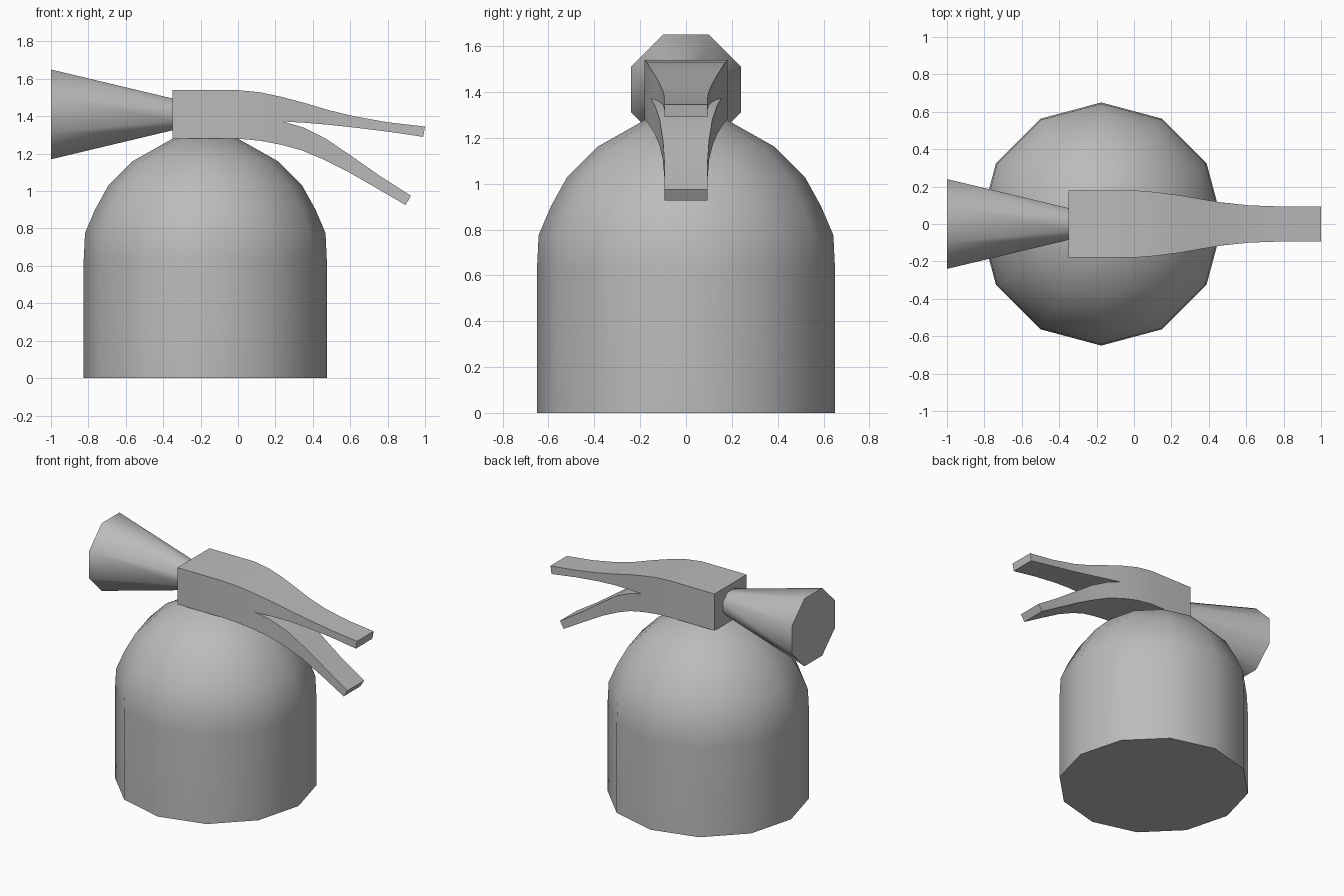
import bpy, bmesh
from math import pi, sin, cos, radians

cube = bpy.data.objects.get("Cube")
if cube:
    bpy.data.objects.remove(cube, do_unlink=True)

GREY = (0.5, 0.5, 0.5, 1)
grey = bpy.data.materials.new("plain_grey")
grey.use_nodes = True
grey.diffuse_color = GREY
grey.node_tree.nodes["Principled BSDF"].inputs["Base Color"].default_value = GREY


def finish(bm, name, angle):
    """Turn a bmesh into a smooth-shaded object with sharp corners kept."""
    bmesh.ops.recalc_face_normals(bm, faces=bm.faces[:])
    mesh = bpy.data.meshes.new(name)
    bm.to_mesh(mesh)
    bm.free()
    mesh.materials.append(grey)
    obj = bpy.data.objects.new(name, mesh)
    bpy.context.collection.objects.link(obj)
    bpy.ops.object.select_all(action="DESELECT")
    obj.select_set(True)
    bpy.context.view_layer.objects.active = obj
    bpy.ops.object.shade_smooth_by_angle(angle=radians(angle))
    return obj


def lathe(name, profile, sides, offset, angle):
    """Stack of rings (radius, height) around z, capped at both ends."""
    bm = bmesh.new()
    turns = [2 * pi * (i + offset) / sides for i in range(sides)]
    rings = [[bm.verts.new((r * cos(a), r * sin(a), z)) for a in turns]
             for r, z in profile]
    for low, high in zip(rings, rings[1:]):
        for i in range(sides):
            j = (i + 1) % sides
            bm.faces.new((low[i], low[j], high[j], high[i]))
    bm.faces.new(rings[0])
    bm.faces.new(rings[-1])
    return finish(bm, name, angle)


# Domed tank
tank = lathe("tank", [(0.65, 0), (0.65, 0.63), (0.643, 0.775), (0.59, 0.9),
                      (0.518, 1.03), (0.388, 1.16), (0.17, 1.283)], 12, 0, 40)
tank.location.x = -0.175

# Octagonal horn, lying along -x with a flat on top
flat = 1 / cos(pi / 8)
horn = lathe("horn", [(0.085 * flat, 0.35), (0.24 * flat, 1.0)], 8, 0.5, 60)
horn.rotation_euler.y = -pi / 2
horn.location.z = 1.41

# Half width of the handle along x
WIDTHS = [(-0.35, 0.18), (0, 0.18), (0.15, 0.168), (0.3, 0.145),
          (0.43, 0.12), (0.57, 0.102), (0.75, 0.093), (1, 0.093)]


def half_width(x):
    for (x0, w0), (x1, w1) in zip(WIDTHS, WIDTHS[1:]):
        if x <= x1:
            return w0 + (w1 - w0) * (x - x0) / (x1 - x0)
    return WIDTHS[-1][1]


# Handle block that forks into a grip and a lever; outer and inner edges as (x, z)
SHARED = [(-0.35, 1.4), (0, 1.4), (0.12, 1.385), (0.24, 1.372)]
GRIP_OUT = [(-0.35, 1.54), (0, 1.54), (0.12, 1.528), (0.24, 1.502), (0.36, 1.47),
            (0.48, 1.434), (0.62, 1.4), (0.8, 1.368), (1, 1.345)]
GRIP_IN = SHARED + [(0.36, 1.365), (0.48, 1.355), (0.62, 1.34),
                    (0.8, 1.318), (0.99, 1.29)]
LEVER_OUT = [(-0.35, 1.28), (0, 1.28), (0.12, 1.269), (0.23, 1.248), (0.34, 1.218),
             (0.45, 1.172), (0.58, 1.108), (0.73, 1.022), (0.895, 0.926)]
LEVER_IN = SHARED + [(0.35, 1.34), (0.47, 1.28), (0.61, 1.185),
                     (0.76, 1.08), (0.925, 0.975)]

bm = bmesh.new()
for outer, inner in ((GRIP_OUT, GRIP_IN), (LEVER_OUT, LEVER_IN)):
    sections = []
    for a, b in zip(outer, inner):
        sections.append([bm.verts.new((x, s * half_width(x), z))
                         for (x, z), s in ((a, -1), (a, 1), (b, 1), (b, -1))])
    for n, (p, q) in enumerate(zip(sections, sections[1:])):
        for i in range(4):
            if i == 2 and n < len(SHARED) - 1:
                continue  # the two halves are joined here
            j = (i + 1) % 4
            bm.faces.new((p[i], p[j], q[j], q[i]))
    bm.faces.new(sections[0])
    bm.faces.new(sections[-1])
bmesh.ops.remove_doubles(bm, verts=bm.verts[:], dist=0.0005)
finish(bm, "handle", 35)
